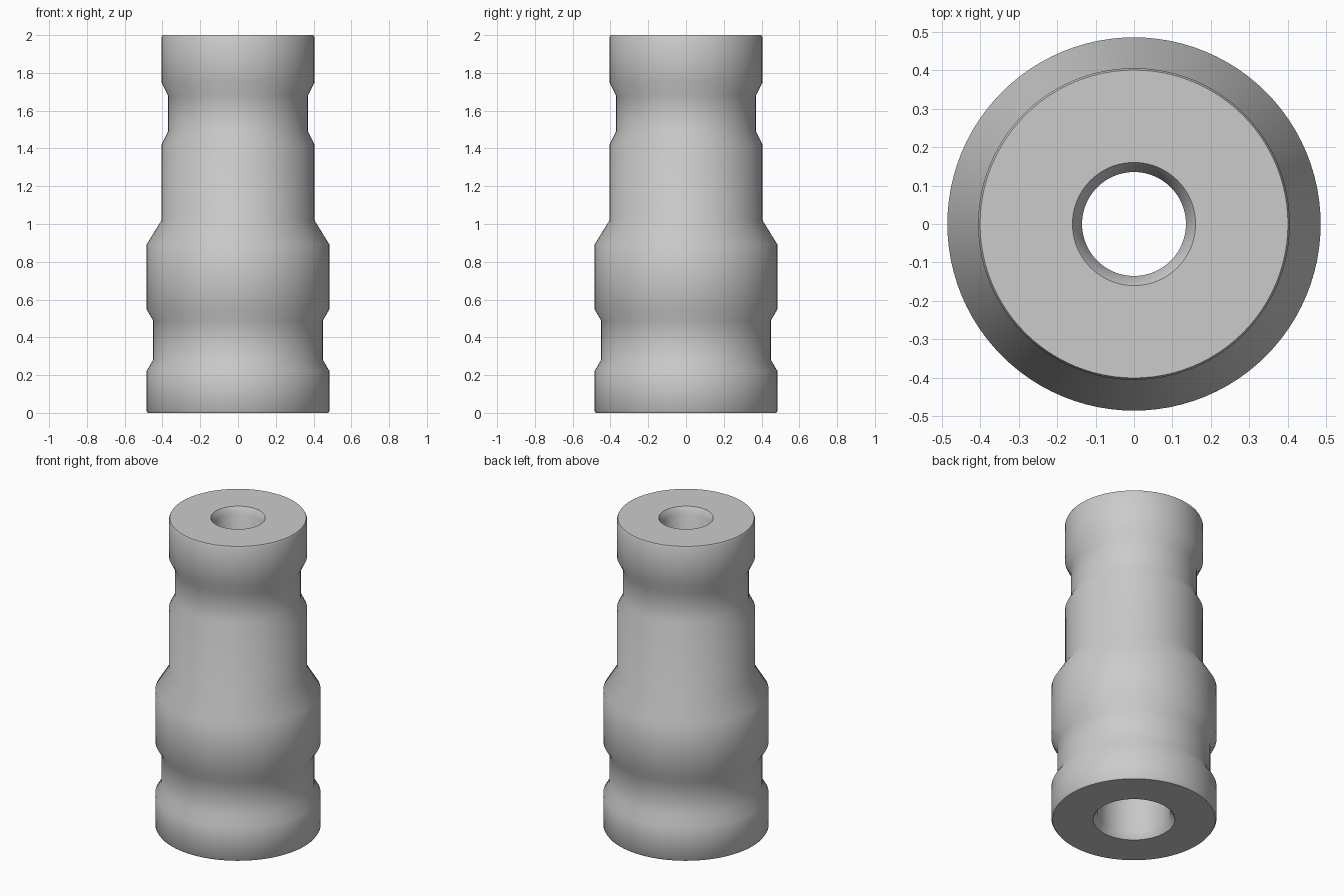
import bpy, bmesh, math

if "Cube" in bpy.data.objects:
    bpy.data.objects.remove(bpy.data.objects["Cube"])

SEGMENTS = 96

# Closed (radius, height) outline: outside from bottom to top, then down the bore
PROFILE = [
    # lower collar and groove
    (0.478, 0.0), (0.485, 0.01), (0.485, 0.22), (0.45, 0.28), (0.45, 0.49), (0.485, 0.55),
    # shoulder up to the narrower half
    (0.485, 0.89), (0.405, 1.02),
    # upper groove and collar
    (0.405, 1.42), (0.37, 1.49), (0.37, 1.68), (0.405, 1.75), (0.405, 1.99), (0.40, 2.0),
    # chamfered top bore, widening to the lower socket
    (0.16, 2.0), (0.135, 1.96), (0.135, 1.0), (0.215, 0.95), (0.215, 0.04), (0.24, 0.0),
]

metal = bpy.data.materials.new("plain grey")
metal.diffuse_color = (0.6, 0.6, 0.6, 1.0)
metal.use_nodes = True
metal.node_tree.nodes["Principled BSDF"].inputs["Base Color"].default_value = metal.diffuse_color


def lathe(name, profile, material):
    """Revolve a closed outline about the z axis."""
    bm = bmesh.new()
    rings = []
    for r, z in profile:
        rings.append([bm.verts.new((r * math.cos(a), r * math.sin(a), z))
                      for a in (2 * math.pi * i / SEGMENTS for i in range(SEGMENTS))])
    for lower, upper in zip(rings, rings[1:] + rings[:1]):
        for i in range(SEGMENTS):
            j = (i + 1) % SEGMENTS
            bm.faces.new((lower[i], lower[j], upper[j], upper[i]))
    bmesh.ops.recalc_face_normals(bm, faces=bm.faces)
    mesh = bpy.data.meshes.new(name)
    bm.to_mesh(mesh)
    bm.free()
    mesh.materials.append(material)
    obj = bpy.data.objects.new(name, mesh)
    bpy.context.collection.objects.link(obj)
    return obj


# Stepped sleeve with a through bore
sleeve = lathe("stepped_sleeve", PROFILE, metal)
bpy.context.view_layer.objects.active = sleeve
sleeve.select_set(True)
bpy.ops.object.shade_smooth_by_angle(angle=math.radians(40))
